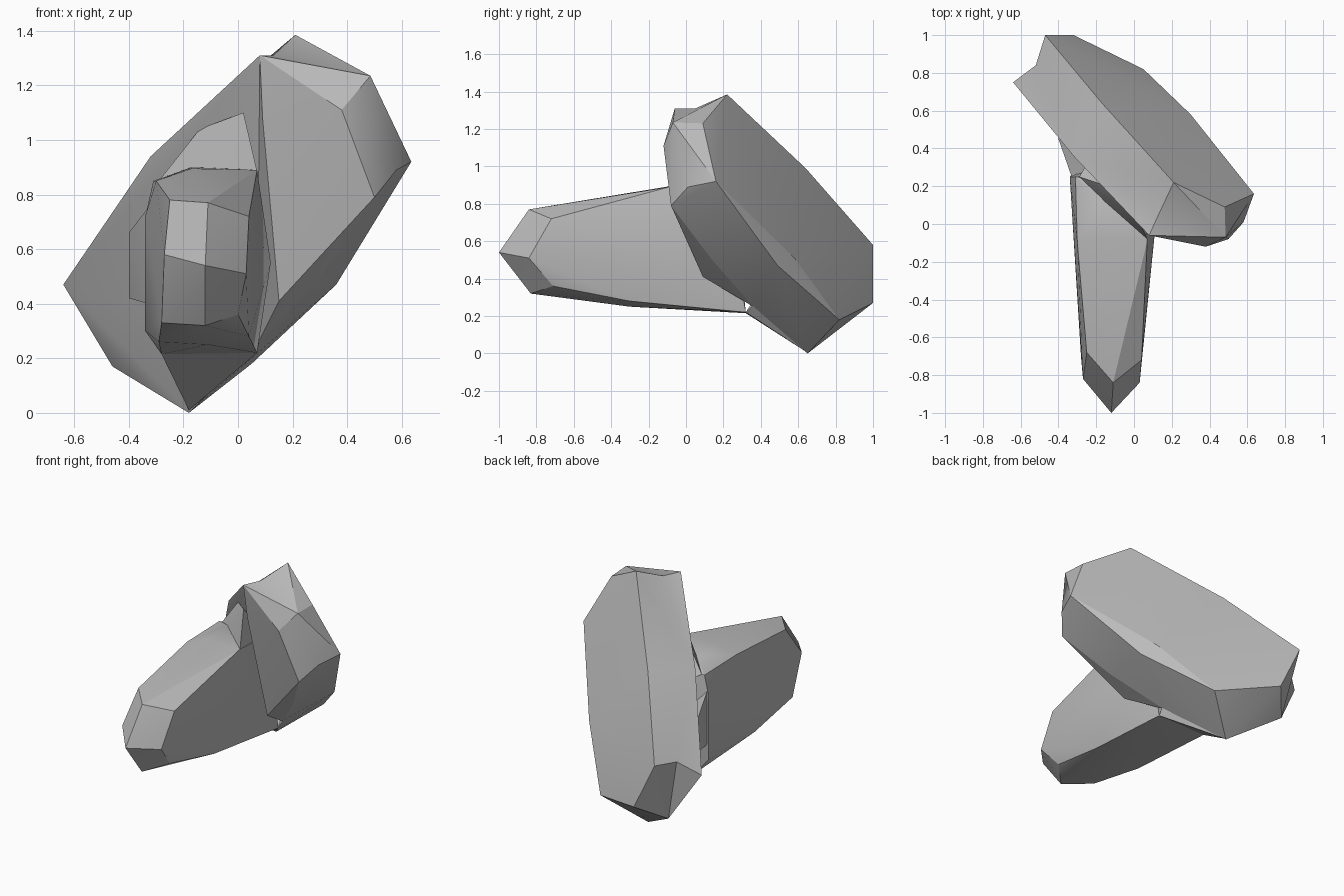
import bpy, bmesh, math
from mathutils import Vector

cube = bpy.data.objects.get("Cube")
if cube:
    bpy.data.objects.remove(cube, do_unlink=True)

stone = bpy.data.materials.new("stone grey")
stone.use_nodes = True
GREY = (0.5, 0.5, 0.5, 1)
stone.diffuse_color = GREY
stone.node_tree.nodes["Principled BSDF"].inputs["Base Color"].default_value = GREY


def faceted_block(name, corners, notches=()):
    """Convex block around its corners; a notch pulls the middle of an edge inward."""
    bm = bmesh.new()
    verts = [bm.verts.new(c) for c in corners]
    bmesh.ops.convex_hull(bm, input=verts)
    loose = [v for v in bm.verts if not v.link_faces]
    bmesh.ops.delete(bm, geom=loose, context='VERTS')
    for a, b, target in notches:
        for e in list(bm.edges):
            ends = [v.co for v in e.verts]
            if all(min((p - Vector(q)).length for p in ends) < 1e-4 for q in (a, b)):
                _, mid = bmesh.utils.edge_split(e, e.verts[0], 0.5)
                mid.co = target
                break
    bmesh.ops.triangulate(bm, faces=[f for f in bm.faces if len(f.verts) > 3])
    bmesh.ops.recalc_face_normals(bm, faces=bm.faces)
    mesh = bpy.data.meshes.new(name)
    bm.to_mesh(mesh)
    bm.free()
    mesh.materials.append(stone)
    obj = bpy.data.objects.new(name, mesh)
    bpy.context.collection.objects.link(obj)
    bpy.ops.object.select_all(action='DESELECT')
    obj.select_set(True)
    bpy.context.view_layer.objects.active = obj
    bpy.ops.object.shade_smooth_by_angle(angle=math.radians(25))
    return obj


# Tilted slab: broad back face, rim and front face
peak, crest, back_end, left_tip = (.21, .22, 1.385), (.08, -.06, 1.31), (-.47, 1, .58), (-.64, .75, .47)
shoulder, brow, edge = (.485, -.07, 1.235), (.38, -.12, 1.11), (.50, -.08, .79)
corner, keel = (.30, .14, .50), (.07, .36, .25)
back_face = [peak, (.48, .09, 1.23), (.635, .16, .92), (.36, .49, .47), (.30, .58, .51),
             (.05, .82, .18), (-.32, 1, .27), back_end, (-.17, .64, .99)]
rim = [shoulder, (.58, .01, .89), brow, (-.46, .84, .17), left_tip]
front_face = [crest, edge, corner, keel, (-.18, .65, 0), (-.32, .36, .94)]
faceted_block("slab", back_face + rim + front_face,
              [(peak, crest, (.13, .05, 1.31)), (back_end, left_tip, (-.52, .84, .56))])

# Raised panel on the slab's front, beside the prong
faceted_block("front_panel", [crest, brow, edge, corner, keel, (.09, -.03, 1.08), (.15, .09, .41),
                              (.20, .25, .60), (.20, .10, 1.20)])

# Prong reaching forward, with a bevelled tip and a root buried in the slab
tip = [(-.25, -.68, .78), (-.11, -.84, .77), (.04, -.72, .72),
       (-.27, -.82, .58), (-.12, -1, .54), (.03, -.84, .51),
       (-.28, -.71, .33), (-.12, -.83, .32), (0, -.71, .36)]
heel_left, heel_right = (-.28, .32, .215), (.07, .32, .22)
shaft = [(-.29, -.3, .26), (-.11, -.3, .25), (.04, -.3, .28),
         (-.30, -.1, .85), (-.17, -.08, .895), (.07, -.09, .89)]
root = [(-.34, .25, .30), (-.34, .25, .72), heel_left, heel_right,
        (-.31, .25, .85), (-.17, .14, .90), (.12, .05, .55), (.06, .2, .87)]
faceted_block("prong", tip + shaft + root)

# Fillets where the prong runs into the slab: above, below and on its right
faceted_block("upper_fillet", [(-.29, .25, .85), (-.17, .13, .89), (-.06, .04, .89), (.07, -.08, .885),
                               (.02, .03, 1.10), (-.14, .20, 1.04), (.05, .30, .80), (-.20, .40, .80)])
faceted_block("lower_fillet", [heel_left, heel_right, (-.18, .64, .01), (-.10, .46, .15),
                               (-.32, .60, .30), (.08, .37, .27), (.06, .40, .35)])
faceted_block("side_fillet", [(-.33, .25, .75), (-.33, .25, .40), (-.40, .45, .66),
                              (-.40, .56, .42), (-.20, .30, .60), (-.20, .50, .40)])
